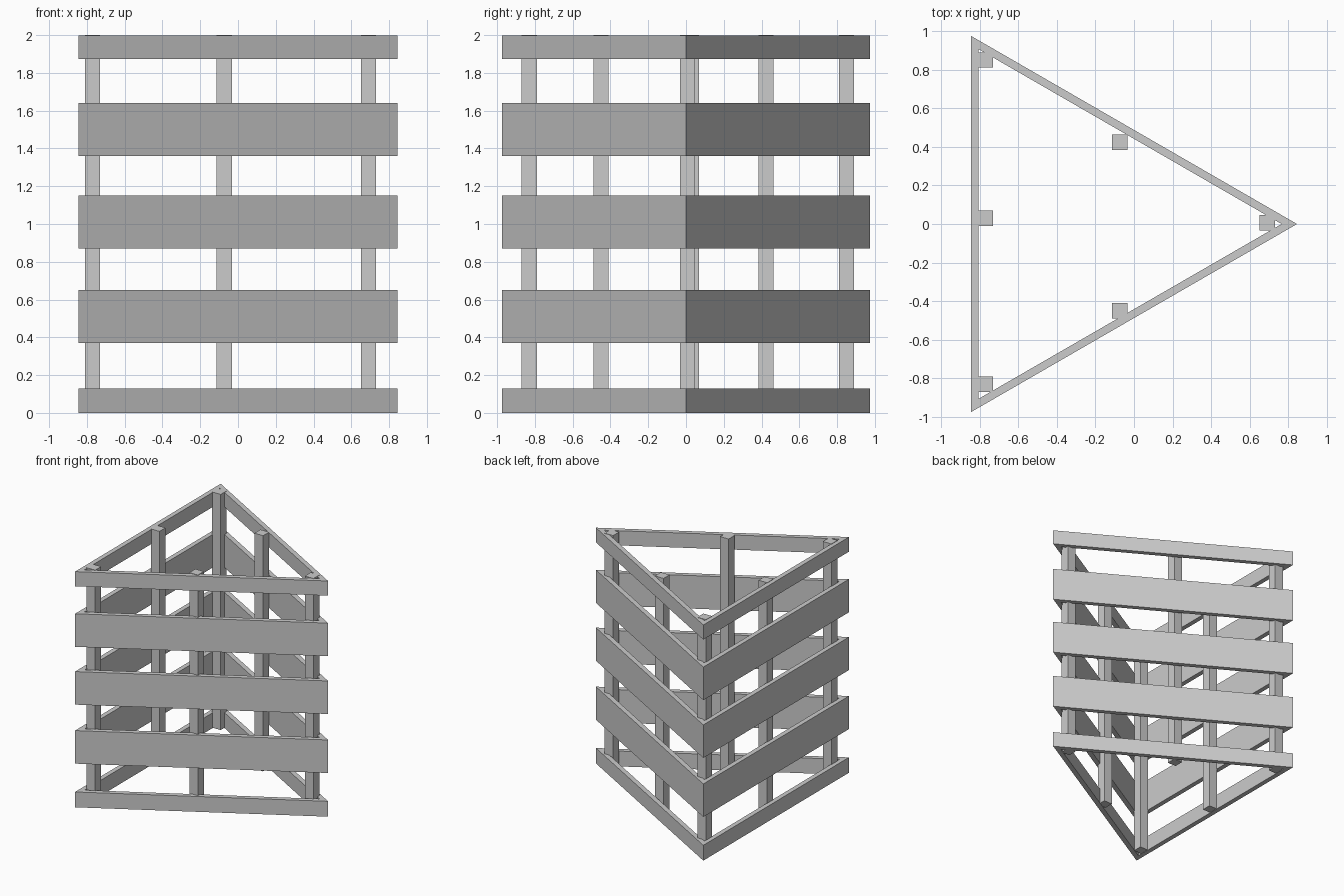
import bpy, bmesh

if "Cube" in bpy.data.objects:
    bpy.data.objects.remove(bpy.data.objects["Cube"])

WALL = 0.04
POST = 0.08


def triangle(inset):
    # Equilateral outline pointing to +x, moved inward by inset
    return [(-0.845 + inset, -0.975 + inset * 3 ** 0.5),
            (0.845 - 2 * inset, 0.0),
            (-0.845 + inset, 0.975 - inset * 3 ** 0.5)]


def finish(name, bm):
    bmesh.ops.recalc_face_normals(bm, faces=bm.faces)
    mesh = bpy.data.meshes.new(name)
    bm.to_mesh(mesh)
    bm.free()
    bpy.context.collection.objects.link(bpy.data.objects.new(name, mesh))


def slat_ring(name, z0, z1):
    # Mitred triangular ring of three planks
    bm = bmesh.new()
    loops = [[bm.verts.new((x, y, z)) for x, y in triangle(inset)]
             for inset, z in ((0, z0), (0, z1), (WALL, z1), (WALL, z0))]
    for a, b in zip(loops, loops[1:] + loops[:1]):
        for i in range(3):
            j = (i + 1) % 3
            bm.faces.new((a[i], a[j], b[j], b[i]))
    finish(name, bm)


def post(name, x, y, z0=0.003, z1=2.0):
    bm = bmesh.new()
    bmesh.ops.create_cube(bm, size=1)
    bmesh.ops.scale(bm, vec=(POST, POST, z1 - z0), verts=bm.verts)
    bmesh.ops.translate(bm, vec=(x, y, (z0 + z1) / 2), verts=bm.verts)
    finish(name, bm)


# Five slat rings: narrow at the bottom and top, wide between
for name, z0, z1 in (("bottom_rail", 0.0, 0.13),
                     ("lower_slats", 0.37, 0.65),
                     ("middle_slats", 0.87, 1.15),
                     ("upper_slats", 1.36, 1.64),
                     ("top_rail", 1.873, 1.997)):
    slat_ring(name, z0, z1)

# Corner posts and mid-side posts
for name, x, y in (("back_corner_post", -0.77, 0.85),
                   ("front_corner_post", -0.77, -0.83),
                   ("right_corner_post", 0.69, 0.007),
                   ("left_middle_post", -0.77, 0.03),
                   ("back_middle_post", -0.073, 0.423),
                   ("front_middle_post", -0.073, -0.45)):
    post(name, x, y)
